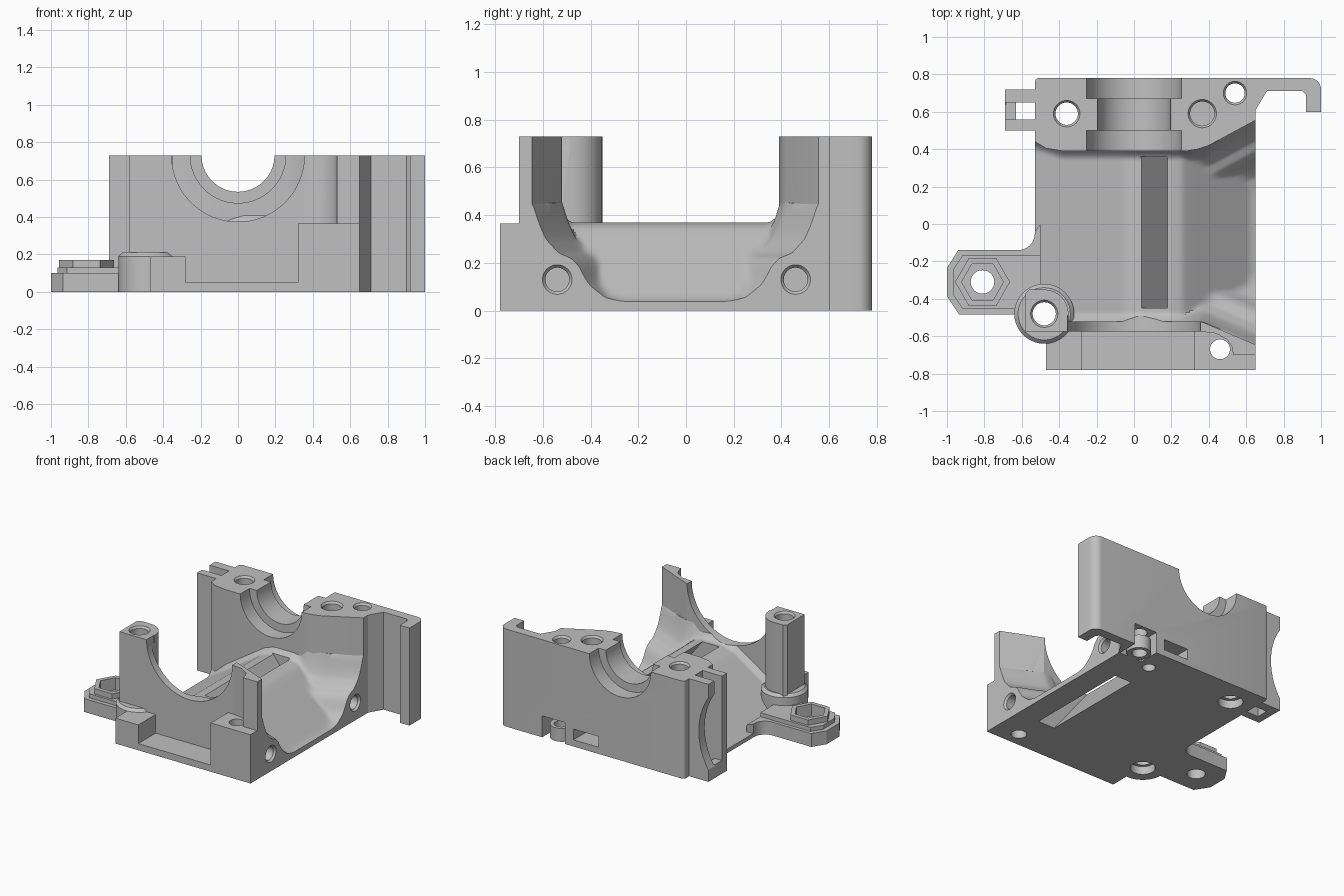
import bpy, bmesh, math
from mathutils import Matrix, Vector

if "Cube" in bpy.data.objects:
    bpy.data.objects.remove(bpy.data.objects["Cube"])

grey = bpy.data.materials.new("light_grey_plastic")
grey.use_nodes = True
grey.diffuse_color = (0.53, 0.53, 0.53, 1)
grey.node_tree.nodes["Principled BSDF"].inputs["Base Color"].default_value = (0.53, 0.53, 0.53, 1)
H = 0.73
parts, cutters = [], []


def finish(name, bm, group):
    bmesh.ops.recalc_face_normals(bm, faces=bm.faces)
    me = bpy.data.meshes.new(name)
    bm.to_mesh(me)
    bm.free()
    me.materials.append(grey)
    ob = bpy.data.objects.new(name, me)
    bpy.context.collection.objects.link(ob)
    group.append(ob)
    return ob


def prism(name, pts, z0, z1, group=parts):
    """Extrude an xy outline upwards."""
    bm = bmesh.new()
    face = bm.faces.new([bm.verts.new((x, y, z0)) for x, y in pts])
    new = bmesh.ops.extrude_face_region(bm, geom=[face])["geom"]
    bmesh.ops.translate(bm, vec=(0, 0, z1 - z0),
                        verts=[g for g in new if isinstance(g, bmesh.types.BMVert)])
    return finish(name, bm, group)


def box(name, x0, x1, y0, y1, z0, z1, group=parts):
    return prism(name, [(x0, y0), (x1, y0), (x1, y1), (x0, y1)], z0, z1, group)


def arc(x, y, r, a0, a1, n=8):
    """Points on an arc, angles in degrees."""
    angles = [math.radians(a0 + (a1 - a0) * i / n) for i in range(n + 1)]
    return [(x + r * math.cos(a), y + r * math.sin(a)) for a in angles]


def hexagon(name, x, y, z0, z1, r, group=parts):
    return prism(name, arc(x, y, r, 0, 300, 5), z0, z1, group)


def rod(name, a, b, r, r2=None, sides=40, group=parts):
    """Cylinder or cone from point a to point b."""
    a, b = Vector(a), Vector(b)
    bm = bmesh.new()
    turn = (b - a).to_track_quat("Z", "Y").to_matrix().to_4x4()
    bmesh.ops.create_cone(bm, cap_ends=True, segments=sides, radius1=r,
                          radius2=r if r2 is None else r2, depth=(b - a).length,
                          matrix=Matrix.Translation((a + b) / 2) @ turn)
    return finish(name, bm, group)


def upright(name, x, y, z0, z1, r, r2=None, group=parts):
    return rod(name, (x, y, z0), (x, y, z1), r, r2, group=group)


def lerp_curve(pts, t):
    """Read a height off a polyline."""
    if t <= pts[0][0]:
        return pts[0][1]
    for (a, za), (b, zb) in zip(pts, pts[1:]):
        if t <= b:
            return za + (zb - za) * (t - a) / (b - a)
    return pts[-1][1]


# Ridged floor that flares up into both walls
RIDGE = [(-.53, .03), (-.05, .345), (.03, .37), (.2, .37), (.26, .355), (.31, .315), (.62, .05), (.65, .035)]
FLARE = [(0, .42), (.06, .3), (.11, .245), (.165, .222), (.195, .19), (.215, .15),
         (.24, .11), (.305, .055), (.38, .03)]
FRONT_IN = [(.36, -.52), (.65, -.645)]
BACK_IN = [(-.53, .44), (-.38, .39), (.28, .39), (.4, .42), (.65, .555)]


def floor_height(x, d):
    base = lerp_curve(RIDGE, x)
    flare = lerp_curve(FLARE, d) * min(1, max(0, (x + .05) / .35))
    blend = (base + flare + math.hypot(base - flare, .02)) / 2
    return max(base, blend - .004) + .04 * max(0, 1 - max(d, 0) / .05) ** 2


def floor_body():
    nx, ny = 60, 100
    bm = bmesh.new()
    top, low = [], []
    for i in range(nx + 1):
        x = -.53 + 1.18 * i / nx
        y0, y1 = lerp_curve(FRONT_IN, x), lerp_curve(BACK_IN, x)
        for j in range(ny + 1):
            y = y0 - .03 + (y1 - y0 + .06) * j / ny
            top.append(bm.verts.new((x, y, floor_height(x, min(y - y0, y1 - y)))))
            low.append(bm.verts.new((x, y, 0)))
    step = ny + 1
    for i in range(nx):
        for j in range(ny):
            k = i * step + j
            for layer in (top, low):
                bm.faces.new([layer[k], layer[k + step], layer[k + step + 1], layer[k + 1]])
    rim = [i * step for i in range(nx + 1)] + [nx * step + j for j in range(1, step)]
    rim += [i * step + ny for i in reversed(range(nx))] + list(reversed(range(1, ny)))
    for a, b in zip(rim, rim[1:] + rim[:1]):
        bm.faces.new([top[a], top[b], low[b], low[a]])
    finish("floor", bm, parts)


floor_body()

# Back wall with hooked arm, and the slotted tabs at its end
prism("back_wall", arc(-.51, .76, .02, 180, 90, 4) + arc(.94, .72, .06, 90, 0) + [
    (1, .6), (.92, .6), (.92, .69), (.9, .71), (.71, .71), (.65, .61), (.65, .555), (.4, .42),
    (.34, .4), (.28, .39), (-.38, .39), (-.47, .405), (-.53, .44)], 0, H)
for side, y0, y1 in (("front", .5, .56), ("rear", .65, .72)):
    box(side + "_tab", -.69, -.52, y0, y1, 0, H)
box("tab_bridge", -.69, -.63, .55, .66, 0, .1)

# Front wall, flared corner, and low stepped front block
box("front_wall", -.58, .36, -.575, -.52, 0, H)
prism("front_corner", [(.355, -.52), (.355, -.575), (.44, -.585), (.5, -.62), (.525, -.66), (.53, -.7),
                       (.65, -.7), (.65, -.645)], 0, H)
for name, x0, x1, z in (("front_step_low", -.47, -.28, .19), ("front_ledge", -.28, .32, .05)):
    box(name, x0, x1, -.78, -.57, 0, z)
prism("front_step_high", [(.32, -.78), (.65, -.78), (.65, -.65), (.45, -.57), (.32, -.57)], 0, .365)

# Corner screw post with its collar
prism("screw_post", [(-.58, -.575), (-.35, -.575)] + arc(-.48, -.48, .13, 0, 90)
      + [(-.56, -.35), (-.58, -.37)], 0, H)
upright("post_collar", -.48, -.48, 0, .19, .16)
upright("collar_chamfer", -.48, -.48, .19, .21, .16, .14)

# Side ear with hexagonal nut rim
EAR = [(-.94, -.14), (-1, -.235), (-1, -.385), (-.935, -.485), (-.5, -.485), (-.5, 0),
       (-.53, -.04)] + arc(-.62, -.05, .09, 0, -90, 6)
prism("ear", EAR, 0, .1)
prism("ear_chamfer", [(-.915, -.165), (-.965, -.24), (-.965, -.38), (-.915, -.455),
                      (-.5, -.455), (-.5, -.165)], .1, .13)
hexagon("nut_rim", -.81, -.31, .13, .17, .147)

# Boss standing inside the rear notch
boss = upright("notch_boss", .54, .695, 0, .1, .083)

# Cutters: stepped bores
rod("bore_front", (0, -.6, H), (0, -.49, H), .355, sides=80, group=cutters)
rod("bore_middle", (0, .3, H), (0, .9, H), .195, sides=64, group=cutters)
rod("bore_inner", (0, .35, H), (0, .5, H), .255, sides=64, group=cutters)
rod("bore_outer", (0, .67, H), (0, .9, H), .255, sides=64, group=cutters)
rod("tab_scoop", (-1.105, .64, .36), (-1.105, .76, .36), .495, sides=96, group=cutters)

# Cutters: upright screw holes with countersinks
hexagon("nut_pocket", -.81, -.31, .08, .3, .112, cutters)
for x, y, r in ((-.36, .59, .06), (.54, .7, .052), (-.48, -.48, .062),
                (.46, -.67, .053), (-.81, -.31, .063)):
    upright("hole", x, y, -.1, .9, r, group=cutters)
for x, y, r in ((-.36, .59, .06), (.54, .7, .052), (-.48, -.48, .062), (.365, .59, .065)):
    upright("sink", x, y, H - .015, H + .01, r, r + .018, group=cutters)
for x, y in ((-.36, .59), (-.48, -.48)):
    upright("bottom_recess", x, y, -.05, .06, .085, group=cutters)
upright("blind_hole", .365, .59, .45, .9, .065, group=cutters)
upright("bottom_hole", .365, .59, -.1, .2, .045, group=cutters)

# Cutters: sideways screw holes, rear openings
for y in (-.54, .46):
    rod("side_hole", (.37, y, .13), (.8, y, .13), .05, group=cutters)
    rod("side_sink", (.635, y, .13), (.66, y, .13), .05, .07, group=cutters)
box("rear_window", .18, .385, .52, .9, .05, .13, cutters)
notch = box("rear_notch", .455, .645, .62, .9, -.1, .16, cutters)

# Cutter: slanted slot through the floor
slot = box("slot", .04, .18, -.45, .36, -.1, .5, cutters)
for v in slot.data.vertices:
    v.co.x += (.37 - v.co.z) * .78


# Apply the cuts where the bounds of part and cutter meet
def bounds(ob):
    cs = [v.co for v in ob.data.vertices]
    return [(min(c[k] for c in cs), max(c[k] for c in cs)) for k in range(3)]


for ob in parts:
    pb = bounds(ob)
    for c in cutters:
        if ob == boss and c == notch:
            continue
        if all(a0 < b1 and b0 < a1 for (a0, a1), (b0, b1) in zip(pb, bounds(c))):
            mod = ob.modifiers.new("cut", "BOOLEAN")
            mod.operation = "DIFFERENCE"
            mod.solver = "EXACT"
            mod.object = c
bpy.context.view_layer.update()
deps = bpy.context.evaluated_depsgraph_get()
baked = [bpy.data.meshes.new_from_object(ob.evaluated_get(deps)) for ob in parts]
for ob, me in zip(parts, baked):
    ob.modifiers.clear()
    ob.data = me
for c in cutters:
    bpy.data.objects.remove(c)

bpy.ops.object.select_all(action="DESELECT")
for ob in parts:
    ob.select_set(True)
bpy.context.view_layer.objects.active = parts[0]
bpy.ops.object.shade_smooth_by_angle(angle=math.radians(28))
